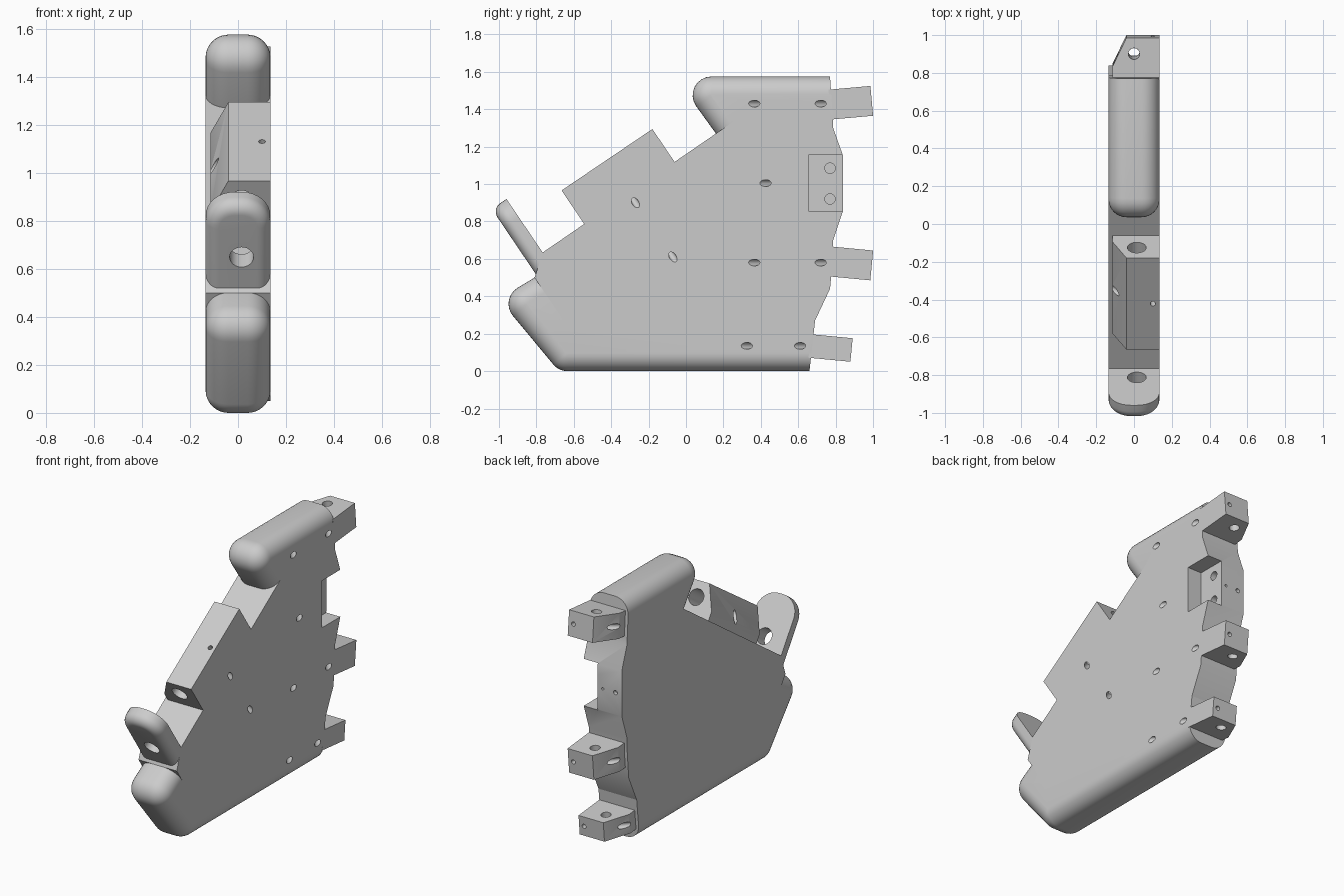
import bpy
import bmesh
from math import sin, cos, tan, radians
from mathutils import Vector, Matrix

if "Cube" in bpy.data.objects:
    bpy.data.objects.remove(bpy.data.objects["Cube"])

gray = bpy.data.materials.new("plain_gray")
gray.use_nodes = True
COLOR = (0.6, 0.6, 0.6, 1)
gray.diffuse_color = COLOR
gray.node_tree.nodes["Principled BSDF"].inputs["Base Color"].default_value = COLOR

HALF = 0.135       # half thickness of the plate
SLOPE = 2.165      # angle of the sloping front edge's outward direction
parts = []
cutter_bm = bmesh.new()


def frame(origin, angle):
    """Map (x, outward distance, distance along edge) to model space."""
    c, s = cos(angle), sin(angle)
    return lambda x, d, u: Vector((x, origin[0] + d * c - u * s, origin[1] + d * s + u * c))


def side_profile(a, b, c):
    return Vector((c, a, b))


def rounded(points, steps=8):
    """Replace corners that carry a radius with arcs."""
    out = []
    for i, p in enumerate(points):
        v = Vector(p[:2])
        if len(p) < 3:
            out.append(v)
            continue
        r = p[2]
        to_prev = (Vector(points[i - 1][:2]) - v).normalized()
        to_next = (Vector(points[(i + 1) % len(points)][:2]) - v).normalized()
        half = to_prev.angle(to_next) / 2
        center = v + (to_prev + to_next).normalized() * r / sin(half)
        start = v + to_prev * r / tan(half) - center
        end = v + to_next * r / tan(half) - center
        for k in range(steps + 1):
            out.append(center + start.slerp(end, k / steps).normalized() * r)
    return out


def new_object(name, bm):
    bmesh.ops.recalc_face_normals(bm, faces=bm.faces[:])
    mesh = bpy.data.meshes.new(name)
    bm.to_mesh(mesh)
    bm.free()
    mesh.materials.append(gray)
    obj = bpy.data.objects.new(name, mesh)
    bpy.context.collection.objects.link(obj)
    return obj


def prism(name, points, lo, hi, place, fillet=0, plain=0, sides=(0, 1)):
    """Extrude an outline; round its rim except along the last plain points."""
    outline = rounded(points)
    n = len(outline)
    bm = bmesh.new()
    rings = [[bm.verts.new(place(p[0], p[1], c)) for p in outline] for c in (lo, hi)]
    for ring in rings:
        bm.faces.new(ring)
    for i in range(n):
        j = (i + 1) % n
        bm.faces.new((rings[0][i], rings[0][j], rings[1][j], rings[1][i]))
    bmesh.ops.recalc_face_normals(bm, faces=bm.faces[:])
    if fillet:
        rim = [bm.edges.get((rings[s][i], rings[s][i + 1]))
               for s in sides for i in range(n - plain - 1)]
        bmesh.ops.bevel(bm, geom=rim, offset=fillet, offset_type='OFFSET', segments=8,
                        profile=0.5, affect='EDGES', clamp_overlap=False)
    parts.append(new_object(name, bm))


def drill(start, end, radius):
    axis = end - start
    matrix = Matrix.Translation((start + end) / 2) @ axis.to_track_quat('Z', 'Y').to_matrix().to_4x4()
    bmesh.ops.create_cone(cutter_bm, cap_ends=True, segments=24, radius1=radius,
                          radius2=radius, depth=axis.length, matrix=matrix)


def slanted_hole(center, angle):
    """Oblique screw hole entering the left face at a (y, z) point."""
    place = frame(center, angle)
    drill(place(HALF + 0.03, -0.04, 0), place(HALF - 0.06, 0.08, 0), 0.018)


def lug(name, origin, angle, half, bore, bore_x, bore_d):
    """Chamfered mounting lug with a bore, a pin hole and a screw exit."""
    place = frame(origin, angle)
    section = [(-0.04, 0), (HALF, 0), (HALF, -0.225), (-0.115, -0.225), (-0.115, -0.155)]
    prism(name, section, -half, half, place)
    drill(place(bore_x, -bore_d, -half - 0.02), place(bore_x, -bore_d, half + 0.02), bore)
    drill(place(0.1, 0.01, 0), place(0.1, -0.05, 0), 0.014)
    drill(place(-0.16, -0.178, 0), place(-0.055, -0.085, 0), 0.018)


# Plate: rounded foot with nose, plain middle, rounded cap
prism("lower_body", [(0.66, 0), (-0.68, 0, 0.1), (-1.0, 0.385, 0.1), (-0.81, 0.5),
                     (-0.655, 0.27), (0.69, 0.27)],
      -HALF, HALF, side_profile, fillet=0.095, plain=2)
prism("middle_body", [(-0.655, 0.27), (-0.81, 0.5), (-0.765, 0.635), (0.16, 1.27),
                      (0.28, 1.352), (0.785, 1.352), (0.787, 1.3), (0.84, 1.15),
                      (0.84, 0.86), (0.787, 0.7), (0.785, 0.6), (0.77, 0.44), (0.69, 0.27)],
      -HALF, HALF, side_profile)
prism("top_cap", [(0.16, 1.27), (-0.06, 1.575, 0.1), (0.77, 1.575),
                  (0.785, 1.352), (0.28, 1.352)],
      -HALF, HALF, side_profile, fillet=0.095, plain=2)

# Thin upright ear at the front, with its hole
ear = frame((0, 0), SLOPE)
prism("front_ear", [(-HALF, 0.8), (-HALF, 1.3, 0.12), (HALF, 1.3, 0.12), (HALF, 0.8)],
      0.28, 0.375, ear, fillet=0.055, sides=(1,))
drill(ear(0.015, 1.036, 0.24), ear(0.015, 1.036, 0.42), 0.05)

# Long front block and three rear lugs
lug("front_block", (-0.4225, 1.13), SLOPE, 0.293, 0.05, 0.015, 0.098)
lug("upper_rear_lug", (0.993, 1.445), 0.09, 0.08, 0.03, 0, 0.085)
lug("middle_rear_lug", (0.993, 0.565), -0.095, 0.08, 0.03, 0, 0.085)
lug("lower_rear_lug", (0.885, 0.113), -0.095, 0.063, 0.03, 0, 0.085)

# Screw holes in the left face
for center in ((0.365, 1.43), (0.72, 1.43), (0.365, 0.58), (0.72, 0.58),
               (0.325, 0.135), (0.61, 0.135), (0.425, 1.005)):
    slanted_hole(center, 0)
for center in ((-0.27, 0.9), (-0.07, 0.61)):
    slanted_hole(center, SLOPE)

# Rear pocket with two holes, and small holes in the rear edge
pocket = Matrix.Translation((0.11, 0.7775, 1.005)) @ Matrix.Diagonal((0.15, 0.245, 0.3, 1))
bmesh.ops.create_cube(cutter_bm, size=1, matrix=pocket)
for z in (0.92, 1.085):
    drill(Vector((0.08, 0.77, z)), Vector((-0.06, 0.77, z)), 0.028)
for x, r in ((0.0, 0.008), (-0.09, 0.014)):
    drill(Vector((x, 0.86, 1.0)), Vector((x, 0.815, 1.0)), r)

# Cut every hole, then shade
cutter = new_object("hole_cutter", cutter_bm)
cutter.hide_render = True
for obj in parts:
    mod = obj.modifiers.new("holes", 'BOOLEAN')
    mod.operation = 'DIFFERENCE'
    mod.solver = 'EXACT'
    mod.use_self = True
    mod.object = cutter
    bpy.ops.object.select_all(action='DESELECT')
    obj.select_set(True)
    bpy.context.view_layer.objects.active = obj
    bpy.ops.object.modifier_apply(modifier=mod.name)
    bpy.ops.object.shade_smooth_by_angle(angle=radians(30))
bpy.data.objects.remove(cutter)
